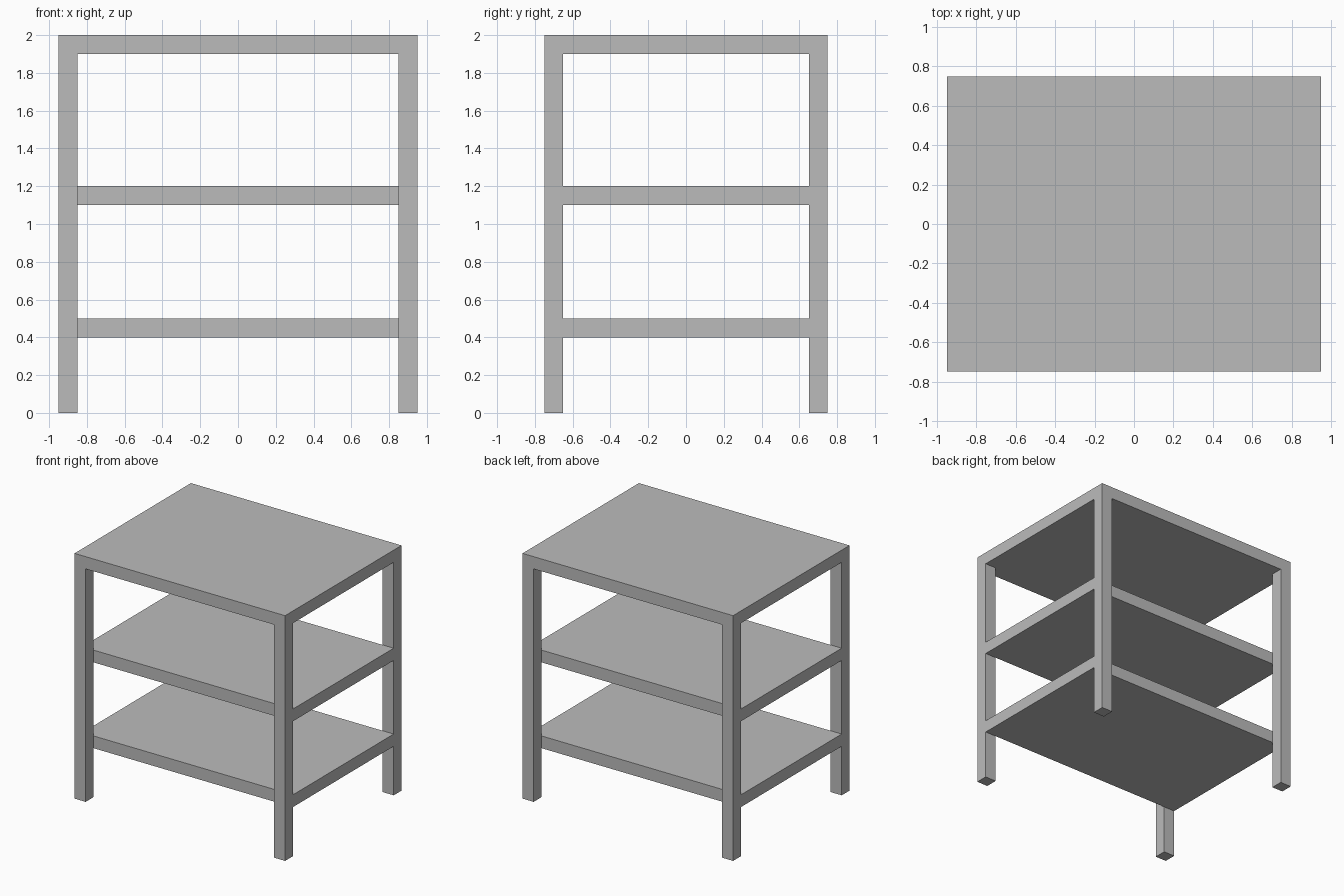
import bpy

if "Cube" in bpy.data.objects:
    bpy.data.objects.remove(bpy.data.objects["Cube"])

grey = bpy.data.materials.new("light grey")
grey.diffuse_color = (0.5, 0.5, 0.5, 1)
grey.use_nodes = True
grey.node_tree.nodes["Principled BSDF"].inputs["Base Color"].default_value = grey.diffuse_color


def box(name, lo, hi):
    """Axis-aligned box between two corners."""
    centre = [(a + b) / 2 for a, b in zip(lo, hi)]
    bpy.ops.mesh.primitive_cube_add(size=1, location=centre)
    ob = bpy.context.object
    ob.name = name
    ob.scale = [b - a for a, b in zip(lo, hi)]
    bpy.ops.object.transform_apply(location=False, rotation=False, scale=True)
    ob.data.materials.append(grey)
    return ob


W, D, T = 0.95, 0.75, 0.1  # half width, half depth, board thickness

# Table top
box("table_top", (-W, -D, 1.9), (W, D, 2.0))

# Shelves, flush with the sides and set between the front and back legs
for name, z in (("lower_shelf", 0.4), ("middle_shelf", 1.1)):
    box(name, (-W, -D + T, z), (W, D - T, z + T))

# Four square corner legs
for y_name, y in (("front", -D), ("back", D - T)):
    for x_name, x in (("left", -W), ("right", W - T)):
        box(f"{y_name}_{x_name}_leg", (x, y, 0), (x + T, y + T, 1.9))
